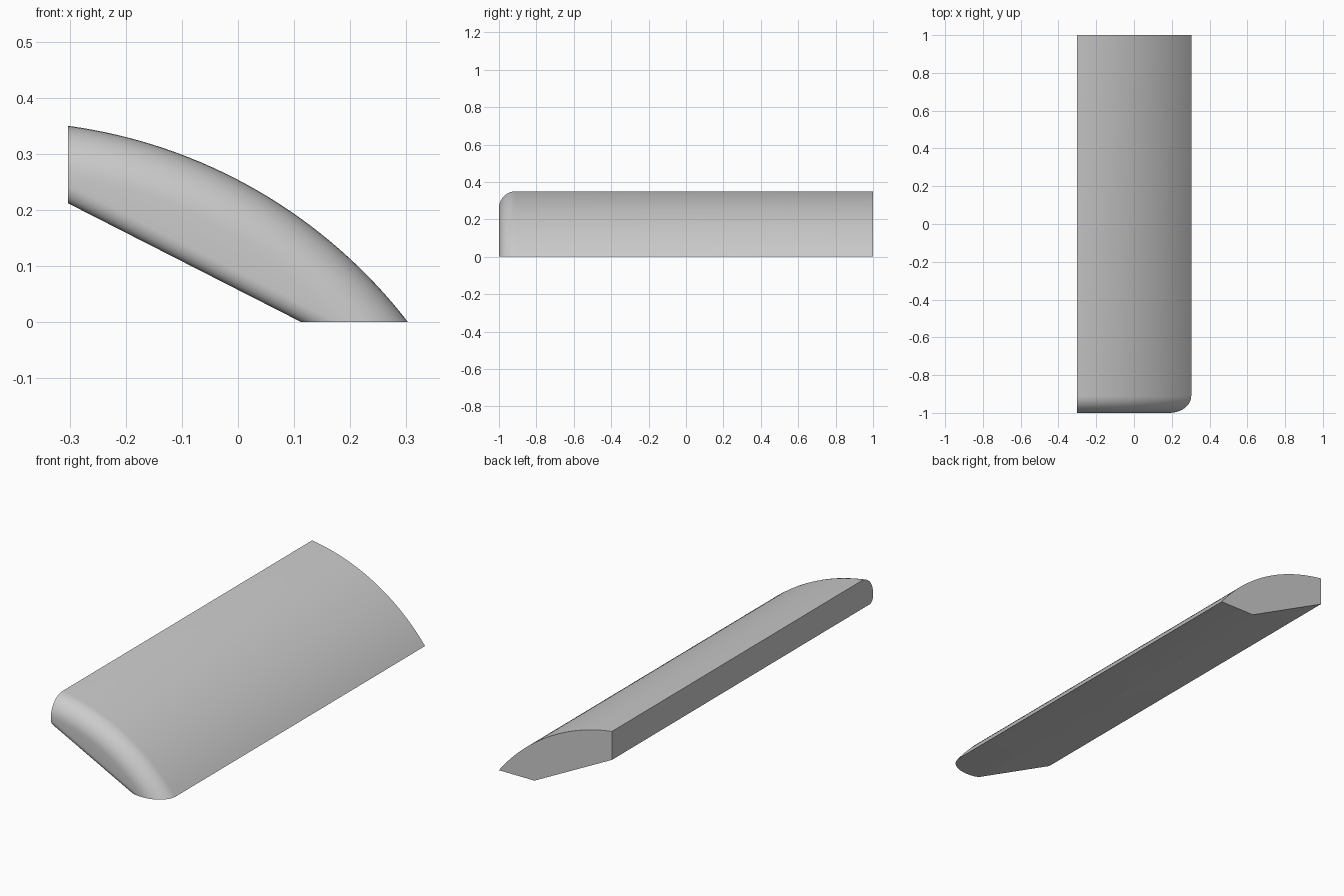
import bpy, bmesh, math

if "Cube" in bpy.data.objects:
    bpy.data.objects.remove(bpy.data.objects["Cube"])

# Section: arc on top, cut by x = -XL on the left and z = 0 below, sloped underside
XL = 0.303
CX, CZ, R = -0.4265, -0.5637, 0.922      # top arc
BX, BZ = 0.113, 0.212                    # underside ends
N, STEPS = 32, 10
FILLET, LOW_H, LOW_D = 0.09, 0.03, 0.025 # front end rounding


def arc_row(inset, y):
    r = R - inset
    a0 = math.acos((-XL - CX) / r)
    a1 = math.asin(-CZ / r)
    return [(CX + r * math.cos(a0 + (a1 - a0) * i / N), y,
             CZ + r * math.sin(a0 + (a1 - a0) * i / N)) for i in range(N + 1)]


def slope_row(offset, y):
    length = math.hypot(BX + XL, BZ)
    z0 = BZ + offset * length / (BX + XL)
    x1 = BX + offset * length / BZ
    return [(-XL + (x1 + XL) * i / N, y, z0 * (1 - i / N)) for i in range(N + 1)]


# Rows run round the body: back top, rounded front, back underside
rows = [arc_row(0, 1)]
for k in range(STEPS + 1):
    t = math.pi / 2 * k / STEPS
    rows.append(arc_row(FILLET * (1 - math.cos(t)), -1 + FILLET * (1 - math.sin(t))))
for k in range(STEPS + 1):
    t = math.pi / 2 * k / STEPS
    rows.append(slope_row(LOW_H * (1 - math.sin(t)), -1 + LOW_D * (1 - math.cos(t))))
rows.append(slope_row(0, 1))

bm = bmesh.new()
grid = [[bm.verts.new(p) for p in row] for row in rows]
M = len(grid)
for j in range(M):
    a, b = grid[j], grid[(j + 1) % M]
    for i in range(N):
        bm.faces.new((a[i], a[i + 1], b[i + 1], b[i]))
# Flat left side and flat base
bm.faces.new([row[0] for row in grid])
bm.faces.new([row[N] for row in grid])
bmesh.ops.recalc_face_normals(bm, faces=bm.faces)

mesh = bpy.data.meshes.new("curved_panel")
bm.to_mesh(mesh)
bm.free()
panel = bpy.data.objects.new("curved_panel", mesh)
bpy.context.collection.objects.link(panel)
bpy.context.view_layer.objects.active = panel
panel.select_set(True)
bpy.ops.object.shade_smooth_by_angle(angle=math.radians(30))
